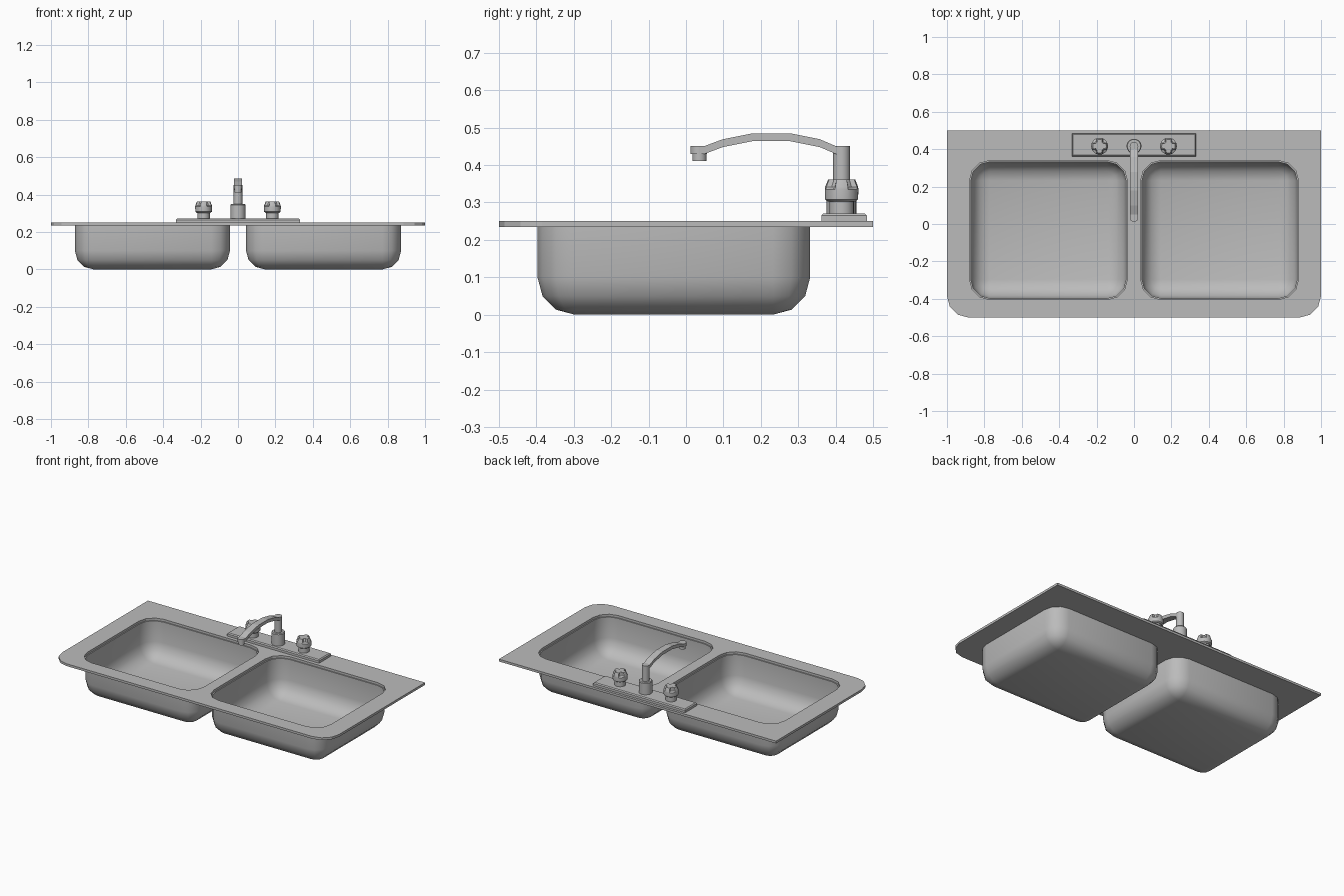
import bpy, bmesh
from math import sin, cos, pi, radians
from mathutils import Vector

if "Cube" in bpy.data.objects:
    bpy.data.objects.remove(bpy.data.objects["Cube"])

steel = bpy.data.materials.new("brushed_steel")
steel.use_nodes = True
GREY = (0.5, 0.5, 0.5, 1)
steel.diffuse_color = GREY
steel.node_tree.nodes["Principled BSDF"].inputs["Base Color"].default_value = GREY


def finish(name, bm, smooth=None, recalc=True):
    bmesh.ops.remove_doubles(bm, verts=bm.verts, dist=1e-5)
    if recalc:
        bmesh.ops.recalc_face_normals(bm, faces=bm.faces)
    mesh = bpy.data.meshes.new(name)
    bm.to_mesh(mesh)
    bm.free()
    mesh.materials.append(steel)
    obj = bpy.data.objects.new(name, mesh)
    bpy.context.collection.objects.link(obj)
    if smooth:
        bpy.ops.object.select_all(action="DESELECT")
        obj.select_set(True)
        bpy.context.view_layer.objects.active = obj
        bpy.ops.object.shade_smooth_by_angle(angle=radians(smooth))
    return obj


def rounded_rect(x0, x1, y0, y1, z, front_r, back_r, segs=3):
    """Counter-clockwise outline with separate front and back corner radii."""
    pts = []
    corners = [(x1, y1, -1, -1, back_r), (x0, y1, 1, -1, back_r),
               (x0, y0, 1, 1, front_r), (x1, y0, -1, 1, front_r)]
    for k, (x, y, sx, sy, r) in enumerate(corners):
        for i in range(segs + 1):
            a = (k + i / segs) * pi / 2
            pts.append((x + sx * r + r * cos(a), y + sy * r + r * sin(a), z))
    return pts


def loft(name, rings, start=True, end=True, smooth=None, recalc=True):
    """Skin a list of equal-length closed rings, with optional end caps."""
    bm = bmesh.new()
    rows = [[bm.verts.new(p) for p in ring] for ring in rings]
    n = len(rows[0])
    for a, b in zip(rows, rows[1:]):
        for i in range(n):
            j = (i + 1) % n
            bm.faces.new((a[i], a[j], b[j], b[i]))
    if start:
        bm.faces.new(rows[0][::-1])
    if end:
        bm.faces.new(rows[-1])
    return finish(name, bm, smooth, recalc)


def turned(name, x, y, profile, sides=20):
    """Lathe (radius, height) pairs about a vertical axis."""
    rings = [[(x + r * cos(2 * pi * i / sides), y + r * sin(2 * pi * i / sides), z)
              for i in range(sides)] for r, z in profile]
    return loft(name, rings, smooth=35)


TOP, UNDER = 0.25, 0.235
BOWL_R, LIP = 0.1, 0.007
FRONT, BACK = -0.397, 0.332
BOWLS = {"left": (0.043, 0.872), "right": (-0.872, -0.043)}


def bowl_ring(x0, x1, inset, z):
    return rounded_rect(x0 + inset, x1 - inset, FRONT + inset, BACK - inset, z,
                        BOWL_R - inset, BOWL_R - inset)


# Deck: flat plate with rounded front corners and two openings
bm = bmesh.new()
outlines = [rounded_rect(-1, 1, -0.5, 0.5, TOP, 0.115, 0)]
outlines += [bowl_ring(x0, x1, -LIP, TOP) for x0, x1 in BOWLS.values()]
for outline in outlines:
    verts = [bm.verts.new(p) for p in outline]
    for a, b in zip(verts, verts[1:] + verts[:1]):
        bm.edges.new((a, b))
bmesh.ops.remove_doubles(bm, verts=bm.verts, dist=1e-5)
bmesh.ops.triangle_fill(bm, use_beauty=True, edges=bm.edges[:], normal=(0, 0, 1))
bmesh.ops.dissolve_degenerate(bm, dist=1e-6, edges=bm.edges[:])
grown = bmesh.ops.extrude_face_region(bm, geom=bm.faces[:], use_keep_orig=True)
lower = [v for v in grown["geom"] if isinstance(v, bmesh.types.BMVert)]
bmesh.ops.translate(bm, verts=lower, vec=(0, 0, UNDER - TOP))
finish("deck", bm)

# Bowls: thin shells with rounded corners and floor edges
for side, (x0, x1) in BOWLS.items():
    rings = [bowl_ring(x0, x1, -LIP, UNDER), bowl_ring(x0, x1, 0, UNDER)]
    for i in range(4):
        a = i * pi / 6
        rings.append(bowl_ring(x0, x1, BOWL_R * (1 - cos(a)), BOWL_R * (1 - sin(a))))
    bowl = loft(side + "_bowl", rings, start=False, smooth=45, recalc=False)

# Faucet base plate with a chamfered top
loft("faucet_plate", [rounded_rect(-0.332 + d, 0.332 - d, 0.362 + d, 0.484 - d, z, 0, 0)
                      for d, z in [(0, TOP), (0, 0.265), (0.006, 0.271)]])

# Spout column
SPOUT_Y = 0.416
turned("spout_collar", 0, SPOUT_Y, [(0.04, 0.268), (0.04, 0.345), (0.036, 0.35)])
turned("spout_column", 0, SPOUT_Y, [(0.023, 0.34), (0.023, 0.451)])

# Arched spout arm: flat bar swept along its top line
path = [(SPOUT_Y, 0.444), (0.358, 0.469), (0.278, 0.485), (0.178, 0.485),
        (0.098, 0.469), (0.05, 0.451), (0.034, 0.451)]
HALF, DEPTH = 0.022, 0.021
loft("spout_arm", [[(-HALF, y, z), (HALF, y, z), (HALF, y, z - DEPTH), (-HALF, y, z - DEPTH)]
                   for y, z in path])
turned("spout_tip", 0, 0.034, [(0.0225, 0.43), (0.0225, 0.4515)])
turned("spout_nozzle", 0, 0.036, [(0.019, 0.411), (0.019, 0.432)])

# Tap handles: stem and a knob with four notches in its upper half
for side, x in (("left", 0.184), ("right", -0.184)):
    turned(side + "_tap_stem", x, SPOUT_Y, [(0.033, 0.268), (0.033, 0.308)])
    rings = []
    for r, z, notch in [(0.036, 0.302, 1), (0.044, 0.308, 1), (0.045, 0.335, 1),
                        (0.044, 0.342, 0.72), (0.036, 0.362, 0.68)]:
        ring = []
        for i in range(32):
            f = notch if i % 8 in (3, 4, 5) else 1
            a = 2 * pi * i / 32
            ring.append(Vector((x, SPOUT_Y, z)) + r * f * Vector((cos(a), sin(a), 0)))
        rings.append(ring)
    loft(side + "_tap_knob", rings, smooth=30)
